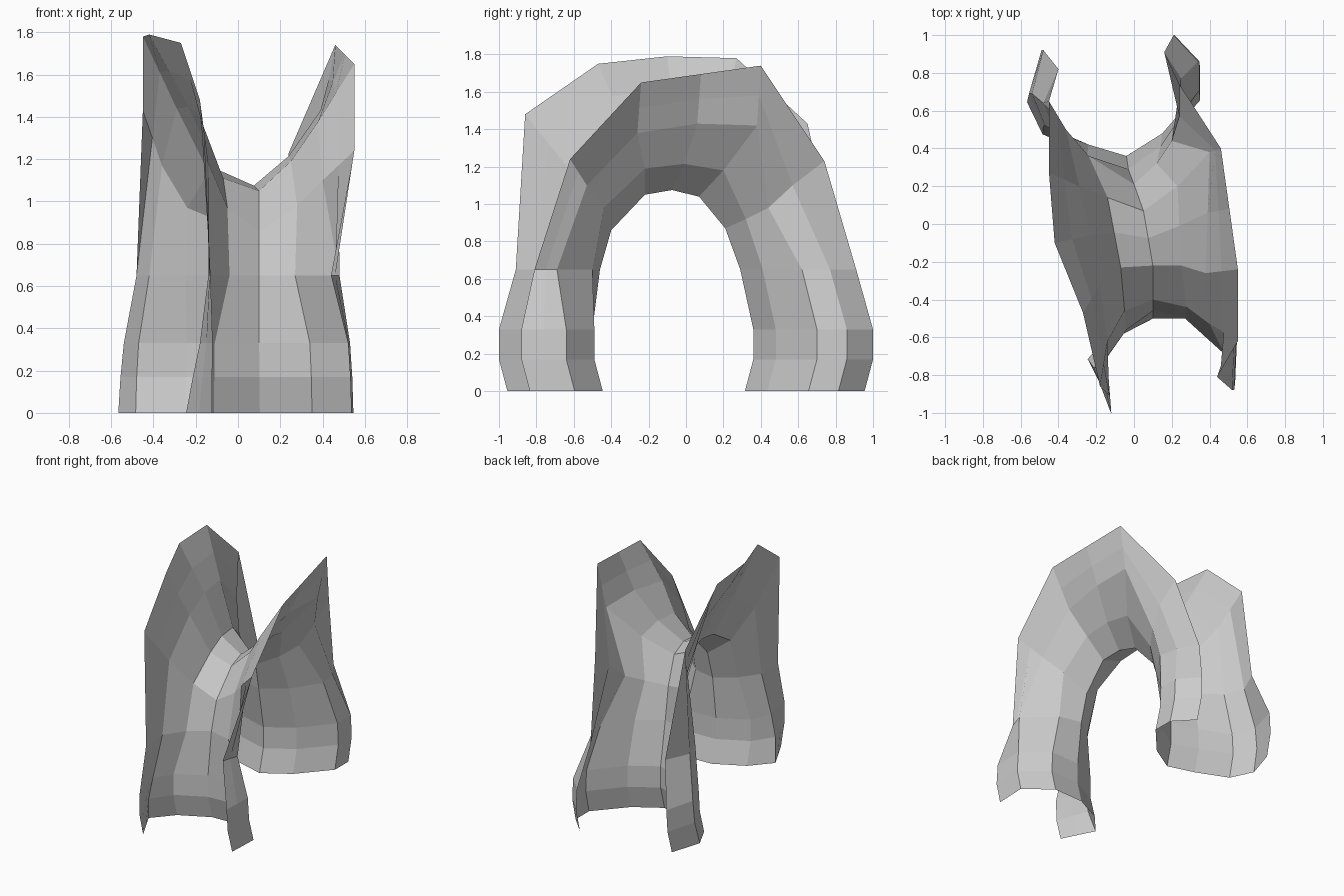
import bpy, bmesh
from mathutils import Vector

if "Cube" in bpy.data.objects:
    bpy.data.objects.remove(bpy.data.objects["Cube"])

# Leg cross-sections in plan (x, y), left edge to right edge, open folded sheet
FRONT_FOOT = [(-.12, -1), (-.18, -.76), (-.11, -.61), (.10, -.50), (.34, -.49), (.53, -.64), (.52, -.88)]
FRONT_KNEE = [(-.13, -.91), (-.14, -.70), (-.04, -.56), (.10, -.46), (.27, -.50), (.48, -.69), (.44, -.81)]
BACK_KNEE = [(-.40, .82), (-.48, .64), (-.42, .49), (-.25, .36), (-.03, .29),
             (.14, .41), (.28, .62), (.25, .77), (.16, .91)]
BACK_FOOT = [(-.48, .92), (-.54, .69), (-.47, .52), (-.24, .42), (-.04, .36),
             (.15, .48), (.34, .70), (.34, .86), (.21, 1)]

# Arch cross-sections (x, y, z): flared wings either side of a low saddle
FRONT_SHOULDER = [(-.18, -.86, 1.48), (-.14, -.62, 1.18), (-.05, -.46, .97), (.10, -.40, .86),
                  (.28, -.44, .98), (.40, -.53, 1.10), (.55, -.62, 1.24)]
FRONT_TOP = [(-.27, -.47, 1.75), (-.18, -.32, 1.40), (-.07, -.23, 1.11), (.10, -.22, 1.05),
             (.25, -.22, 1.19), (.38, -.26, 1.38), (.55, -.24, 1.65)]
BACK_TOP = [(-.45, .27, 1.78), (-.29, .20, 1.44), (-.14, .14, 1.14), (.05, .07, 1.04),
            (.23, .20, 1.18), (.40, .38, 1.42), (.46, .40, 1.74)]
BACK_SHOULDER = [(-.45, .65, 1.43), (-.36, .50, 1.17), (-.24, .36, .97), (.00, .21, .87),
                 (.12, .32, .92), (.20, .44, .98), (.24, .57, 1.10), (.24, .74, 1.23)]


def level(profile, z, pull=0.0, spread=1.0, toe=0.0):
    """Plan profile at height z, pulled toward y = 0, widened in x, left fold pushed out."""
    row = [Vector((x * spread, y - pull * (1 if y > 0 else -1), z)) for x, y in profile]
    row[1].x -= toe
    return row


def leg(foot, knee, toe):
    return [level(foot, 0, .045, 1.03, toe), level(foot, .17, 0, 1.02, toe / 2),
            level(foot, .33), level(knee, .65)]


def crown(a, b):
    """Row between the two top sections, bulged up and outward at the left edge."""
    row = [(Vector(p) + Vector(q)) / 2 + Vector((0, 0, .03)) for p, q in zip(a, b)]
    row[0].x -= .06
    row[0].z = 1.79
    row[-1].z -= .03
    return row


def full(row):
    """Split the outer wing panels so every row has nine points."""
    row = [Vector(p) for p in row]
    if len(row) == 7:
        row.insert(6, (row[5] + row[6]) / 2)
    if len(row) == 8:
        row.insert(1, (row[0] + row[1]) / 2)
    return row


# Loft all sections, front foot over the arch to back foot
rows = leg(FRONT_FOOT, FRONT_KNEE, .06)
rows += [FRONT_SHOULDER, FRONT_TOP, crown(FRONT_TOP, BACK_TOP), BACK_TOP, BACK_SHOULDER]
rows += reversed(leg(BACK_FOOT, BACK_KNEE, .01))

bm = bmesh.new()
grid = [[bm.verts.new(p) for p in full(row)] for row in rows]
for r0, r1 in zip(grid, grid[1:]):
    for i in range(len(r0) - 1):
        bm.faces.new((r0[i], r0[i + 1], r1[i + 1], r1[i]))
mesh = bpy.data.meshes.new("saddle_arch_sheet")
bm.to_mesh(mesh)
bm.free()
bpy.context.collection.objects.link(bpy.data.objects.new("saddle_arch_sheet", mesh))
